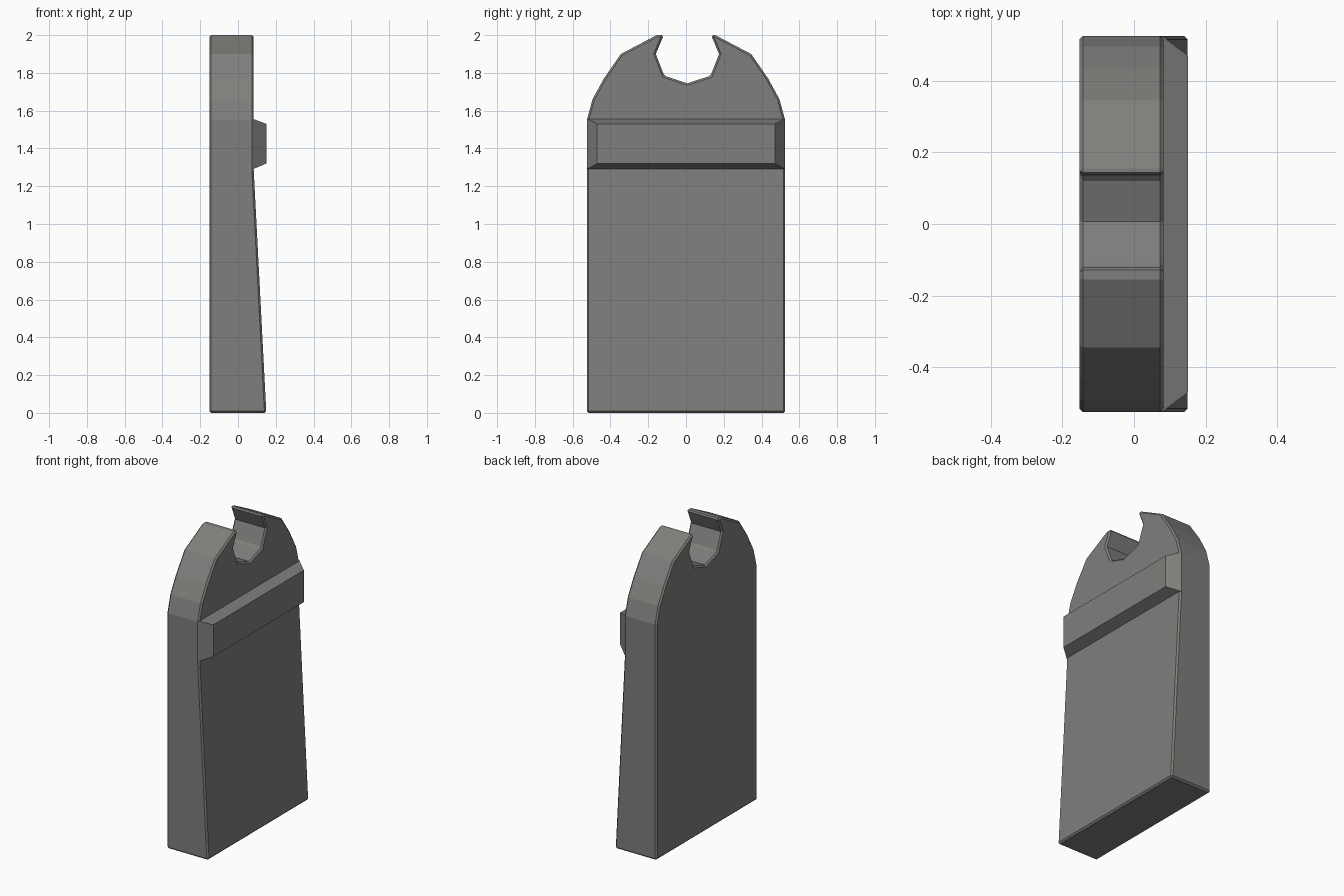
import bpy, bmesh
from mathutils import Vector

if "Cube" in bpy.data.objects:
    bpy.data.objects.remove(bpy.data.objects["Cube"])

grey = bpy.data.materials.new("neutral_grey")
grey.diffuse_color = (0.21, 0.21, 0.20, 1)
grey.use_nodes = True
grey.node_tree.nodes["Principled BSDF"].inputs["Base Color"].default_value = grey.diffuse_color

BACK, FACE, FRONT = -0.152, 0.083, 0.15   # x of back, upper face, foot
HALF, BEND = 0.525, 1.29                  # half width, height where taper starts


def make_object(name, bm):
    bmesh.ops.recalc_face_normals(bm, faces=bm.faces)
    mesh = bpy.data.meshes.new(name)
    bm.to_mesh(mesh)
    bm.free()
    obj = bpy.data.objects.new(name, mesh)
    bpy.context.collection.objects.link(obj)
    mesh.materials.append(grey)
    return obj


# body: arched outline with an open round notch, extruded along x
side = [(HALF, 0), (HALF, 1.55), (0.495, 1.66), (0.435, 1.77), (0.345, 1.90), (0.155, 2.0)]
notch = [(0.133, 2.0), (0.175, 1.90), (0.13, 1.785), (0.007, 1.745),
         (-0.115, 1.785), (-0.16, 1.90), (-0.118, 2.0)]
outline = side + notch + [(-y, z) for y, z in reversed(side)]

bm = bmesh.new()
base = bm.faces.new([bm.verts.new((BACK, y, z)) for y, z in outline])
out = bmesh.ops.extrude_face_region(bm, geom=[base], use_keep_orig=True)
new = [g for g in out["geom"] if isinstance(g, bmesh.types.BMVert)]
bmesh.ops.translate(bm, verts=new, vec=(FACE - BACK, 0, 0))
# taper: the lower front slopes out to the foot
bmesh.ops.bisect_plane(bm, geom=bm.verts[:] + bm.edges[:] + bm.faces[:],
                       plane_co=(0, 0, BEND), plane_no=(0, 0, 1))
for v in bm.verts:
    if v.co.x > 0 and v.co.z < 0.01:
        v.co.x = FRONT
body = make_object("body", bm)
bevel = body.modifiers.new("edge_bevel", 'BEVEL')
bevel.width = 0.01
bevel.segments = 1
bevel.limit_method = 'ANGLE'
bevel.angle_limit = 0.87

# raised band: block across the front with sloped edges
bm = bmesh.new()
bmesh.ops.create_cube(bm, size=1)
for v in bm.verts:
    top, outer = v.co.z > 0, v.co.x > 0
    y = 0.47 if outer else HALF
    z = (1.53 if top else 1.32) if outer else (1.557 if top else BEND)
    v.co = Vector((FRONT if outer else FACE - 0.005, y if v.co.y > 0 else -y, z))
make_object("raised_band", bm)
